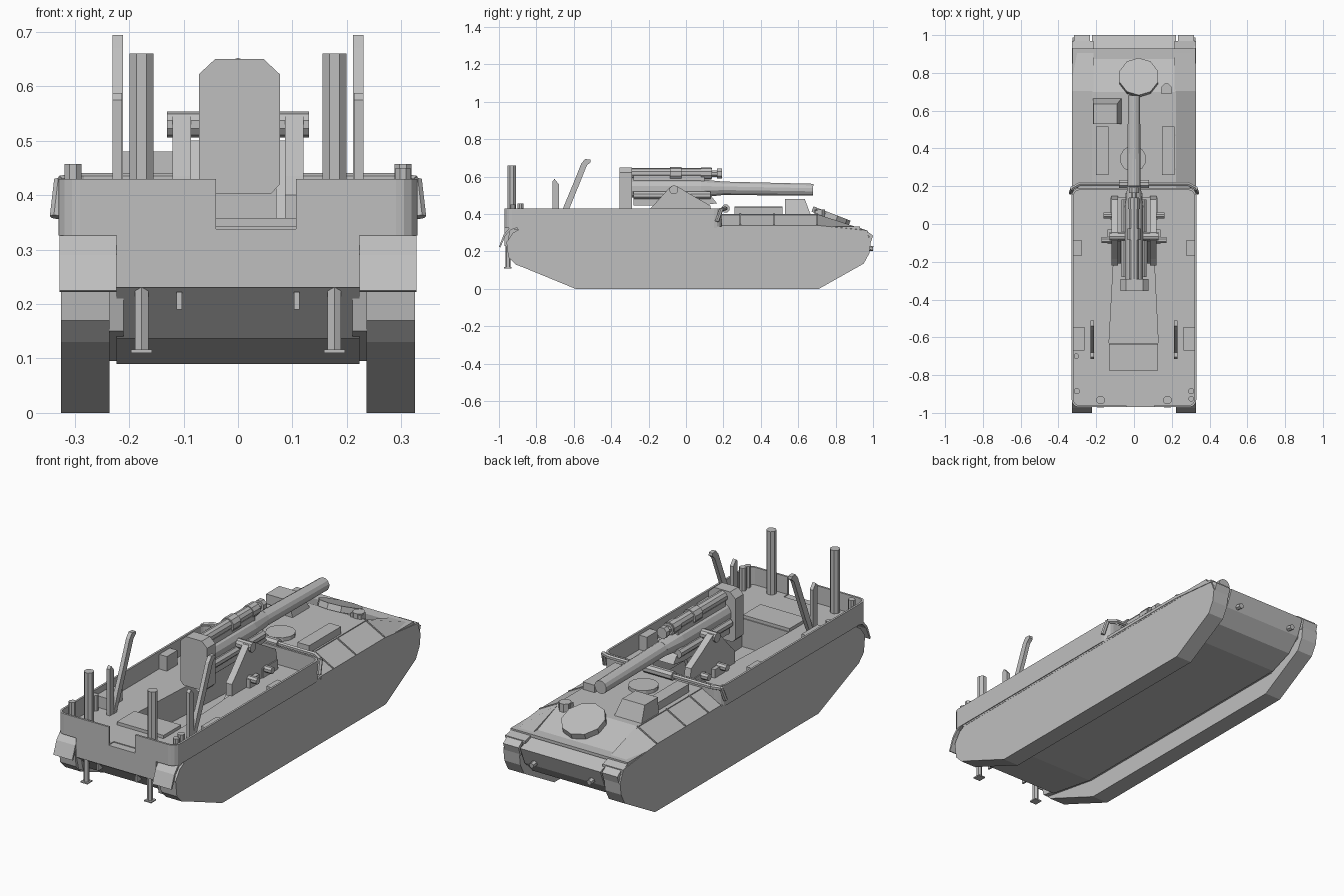
import bpy, bmesh, math
from mathutils import Vector

paint = bpy.data.materials.new("plain_grey")
paint.diffuse_color = (0.52, 0.52, 0.52, 1)


def finish(name, bm):
    bmesh.ops.recalc_face_normals(bm, faces=bm.faces[:])
    me = bpy.data.meshes.new(name)
    bm.to_mesh(me)
    bm.free()
    ob = bpy.data.objects.new(name, me)
    bpy.context.collection.objects.link(ob)
    me.materials.append(paint)
    return ob


def loft(name, a, b):
    """Closed solid between two matching outlines."""
    bm = bmesh.new()
    va = [bm.verts.new(p) for p in a]
    vb = [bm.verts.new(p) for p in b]
    n = len(va)
    bm.faces.new(va)
    bm.faces.new(vb)
    for i in range(n):
        bm.faces.new((va[i], va[(i + 1) % n], vb[(i + 1) % n], vb[i]))
    return finish(name, bm)


def side(name, pts, x0, x1):   # (y, z) profile across x
    return loft(name, [(x0, y, z) for y, z in pts], [(x1, y, z) for y, z in pts])


def plan(name, pts, z0, z1):   # (x, y) outline raised in z
    return loft(name, [(x, y, z0) for x, y in pts], [(x, y, z1) for x, y in pts])


def box(name, x0, x1, y0, y1, z0, z1):
    return plan(name, [(x0, y0), (x1, y0), (x1, y1), (x0, y1)], z0, z1)


def rod(name, a, b, r, r2=None, n=8):
    a, b = Vector(a), Vector(b)
    q = (b - a).to_track_quat('Z', 'Y')
    r2 = r if r2 is None else r2
    ring = [2 * math.pi * (i + 0.5) / n for i in range(n)]
    return loft(name,
                [a + q @ Vector((r * math.cos(t), r * math.sin(t), 0)) for t in ring],
                [b + q @ Vector((r2 * math.cos(t), r2 * math.sin(t), 0)) for t in ring])


def rounded(hx, y0, y1, r, n=4):
    pts = []
    for cx, cy, s in ((hx - r, y1 - r, 0), (-hx + r, y1 - r, 1),
                      (-hx + r, y0 + r, 2), (hx - r, y0 + r, 3)):
        for i in range(n + 1):
            t = math.pi / 2 * (s + i / n)
            pts.append((cx + r * math.cos(t), cy + r * math.sin(t)))
    return pts


def cut(ob, cutter):
    m = ob.modifiers.new("cut", 'BOOLEAN')
    m.operation = 'DIFFERENCE'
    m.solver = 'EXACT'
    m.object = cutter
    bpy.context.view_layer.objects.active = ob
    bpy.ops.object.modifier_apply(modifier=m.name)


# Hull body
hull = side("hull", [(-.965, .332), (-.965, .23), (-.87, .137), (-.6, .09), (.78, .09),
                     (.9, .135), (.965, .2), (1, .285), (.7, .4), (.19, .4), (.19, .332)],
            -.223, .223)
sponson = box("sponson", -.326, .326, -.9, .93, .318, .333)

# Open fighting compartment with notch and gun well
tub = plan("compartment", rounded(.33, -.97, .19, .04), .326, .43)
inner = plan("inner_cutter", rounded(.32, -.96, .18, .032), .342, .6)
notch = box("notch_cutter", -.04, .107, -1.1, -.93, .338, .6)
well = plan("well_cutter", [(-.132, -.63), (.128, -.63), (.09, .14), (-.09, .14)], .2, .6)
for c in (inner, notch, well):
    cut(tub, c)
cut(hull, well)
cut(sponson, well)
for c in (inner, notch, well):
    bpy.data.objects.remove(c)
box("floor_hatch", -.132, .128, -.775, -.635, .34, .358)
box("front_plate", -.223, .223, -.97, -.95, .23, .335)

track = [(-.59, 0), (.71, 0), (.95, .135), (.98, .19), (.988, .25), (.965, .305), (.93, .325),
         (-.88, .325), (-.925, .3), (-.96, .25), (-.95, .17), (-.91, .13), (-.87, .115)]

# Mirrored parts on both flanks
for s, tag in ((-1, "left"), (1, "right")):
    side("track_" + tag, track, s * .236, s * .325)
    side("inner_hull_side_" + tag, [(-.94, .32), (-.955, .25), (-.93, .15), (-.6, .095),
                                  (.75, .095), (.95, .2), (.96, .3)], s * .21, s * .237)
    # Curved front mudguard
    side("front_mudguard_" + tag,
         [(-.9, .338), (-.945, .325), (-.975, .29), (-1, .225), (-.992, .222),
          (-.965, .285), (-.938, .315), (-.9, .328)], s * .223, s * .328)
    # Sloped deck side panels and rear flap
    loft("deck_slope_" + tag,
         [(s * .215, .19, .4), (s * .328, .19, .34), (s * .328, .19, .325), (s * .215, .19, .325)],
         [(s * .215, .7, .4), (s * .328, .7, .34), (s * .328, .7, .325), (s * .215, .7, .325)])
    loft("rear_fender_" + tag,
         [(s * .215, .7, .4), (s * .328, .7, .34), (s * .328, .7, .325), (s * .215, .7, .325)],
         [(s * .215, .97, .312), (s * .328, .97, .312), (s * .328, .97, .3), (s * .215, .97, .3)])
    side("rear_flap_" + tag, [(.96, .315), (1, .285), (.985, .24), (.975, .24), (.98, .28),
                              (.95, .305)], s * .232, s * .318)
    for y in (.29, .47, .7):
        loft("panel_seam_" + tag,
             [(s * .22, y - .003, .403), (s * .326, y - .003, .346), (s * .326, y - .003, .335),
              (s * .22, y - .003, .39)],
             [(s * .22, y + .003, .403), (s * .326, y + .003, .346), (s * .326, y + .003, .335),
              (s * .22, y + .003, .39)])
    # Posts at the front corners
    rod("tall_post_" + tag, (s * .177, -.932, .335), (s * .177, -.932, .66), .024)
    rod("short_post_" + tag, (s * .303, -.885, .335), (s * .303, -.885, .457), .017)
    # Swing arms
    side("long_arm_" + tag,
         [(-.69, .338), (-.665, .338), (-.615, .45), (-.53, .66), (-.51, .678), (-.512, .692),
          (-.54, .694), (-.56, .67), (-.6, .57), (-.65, .45)], s * .211, s * .231)
    side("short_arm_" + tag, [(-.715, .338), (-.68, .338), (-.68, .56), (-.703, .588),
                              (-.715, .575)], s * .213, s * .231)
    # Support legs with feet, and tow lugs
    rod("leg_" + tag, (s * .177, -.952, .115), (s * .177, -.952, .235), .014, n=6)
    box("foot_" + tag, s * .158, s * .197, -.972, -.932, .11, .116)
    box("tow_lug_" + tag, s * .103, s * .113, -.965, -.91, .19, .222)
    rod("rear_lug_" + tag, (s * .16, .96, .22), (s * .16, 1, .215), .014, n=6)
    # Stowage on the compartment floor
    box("stowage_mid_" + tag, s * .277, s * .322, -.17, -.085, .34, .415)
    box("stowage_front_" + tag, s * .262, s * .32, -.67, -.545, .34, .4)
    # Gun carriage cheek with trunnion and floor brackets
    side("carriage_cheek_" + tag,
         [(-.22, .338), (-.22, .4), (-.185, .435), (-.085, .545), (-.045, .548), (0, .52),
          (.13, .445), (.15, .338)], s * .086, s * .12)
    rod("trunnion_" + tag, (s * .04, -.065, .53), (s * .13, -.065, .53), .024, n=10)
    rod("pivot_front_" + tag, (s * .11, -.085, .38), (s * .172, -.085, .38), .017)
    rod("pivot_rear_" + tag, (s * .11, .045, .38), (s * .162, .045, .38), .017)
    box("bracket_front_" + tag, s * .12, s * .14, -.105, -.03, .34, .385)
    box("bracket_rear_" + tag, s * .11, s * .125, .02, .14, .34, .39)
    # Sloped strut behind each cheek
    side("carriage_strut_" + tag, [(-.21, .31), (-.12, .31), (-.06, .5), (-.09, .5)],
         s * .07, s * .088)
    # Bent rail: corner and down tube
    rod("rail_corner_" + tag, (s * .285, .212, .43), (s * .327, .19, .425), .011, n=6)
    rod("rail_down_" + tag, (s * .327, .19, .428), (s * .335, .165, .36), .011, n=6)

rod("short_post_extra", (.303, -.925, .335), (.303, -.925, .45), .015)
rod("floor_stud", (-.305, -.7, .335), (-.305, -.7, .42), .015)
rod("cross_rail", (-.288, .212, .43), (.288, .212, .43), .011, n=6)
rod("rail_roller", (-.08, .212, .43), (.08, .212, .43), .022, n=8)

# Rear deck fittings
box("deck_box_left", -.2, -.135, .26, .515, .39, .44)
box("deck_box_right", .148, .214, .26, .515, .39, .437)
loft("hatch_box",
     [(-.22, .53, .36), (-.055, .53, .36), (-.055, .68, .36), (-.22, .68, .36)],
     [(-.215, .53, .48), (-.09, .53, .48), (-.09, .635, .48), (-.215, .635, .48)])
rod("round_hatch", (-.005, .345, .395), (-.005, .345, .418), .07, n=12)
tilt = Vector((0, .36, .933))
centre = Vector((.025, .77, .375))
rod("sloped_hatch", centre, centre + tilt * .03, .106, n=10)
rod("periscope", (.172, .715, .36), (.172, .715, .425), .03, n=8)
box("periscope_base", .142, .202, .69, .715, .36, .42)

# Gun: barrel, jacket, cradle, recoil cylinder and breech
rod("barrel", (0, .2, .538), (0, .68, .53), .037, .033, n=12)
rod("barrel_taper", (0, .08, .537), (0, .2, .538), .05, .037, n=12)
rod("jacket", (0, -.3, .537), (0, .08, .537), .05, n=12)
side("cradle", [(-.28, .445), (.08, .445), (.165, .458), (.14, .49), (.1, .515), (-.28, .515)],
     -.045, .045)
for s in (-1, 1):
    rod("lower_cylinder", (s * .045, -.28, .5), (s * .045, .13, .5), .022)
rod("recoil_cylinder", (0, -.3, .618), (0, .14, .618), .028, n=10)
rod("recoil_collar_front", (0, -.085, .615), (0, -.025, .615), .037, n=10)
rod("recoil_collar_rear", (0, .08, .617), (0, .135, .617), .033, n=10)
rod("recoil_stem", (0, .14, .616), (0, .17, .616), .018)
rod("recoil_cap", (0, .165, .616), (0, .192, .616), .029)
box("cylinder_saddle", -.025, .025, -.28, .1, .57, .605)
breech = [(-.072, .42), (-.055, .402), (.06, .402), (.077, .42), (.077, .622), (.047, .65),
          (-.042, .65), (-.072, .622)]
loft("breech", [(x, -.355, z) for x, z in breech], [(x, -.29, z) for x, z in breech])
